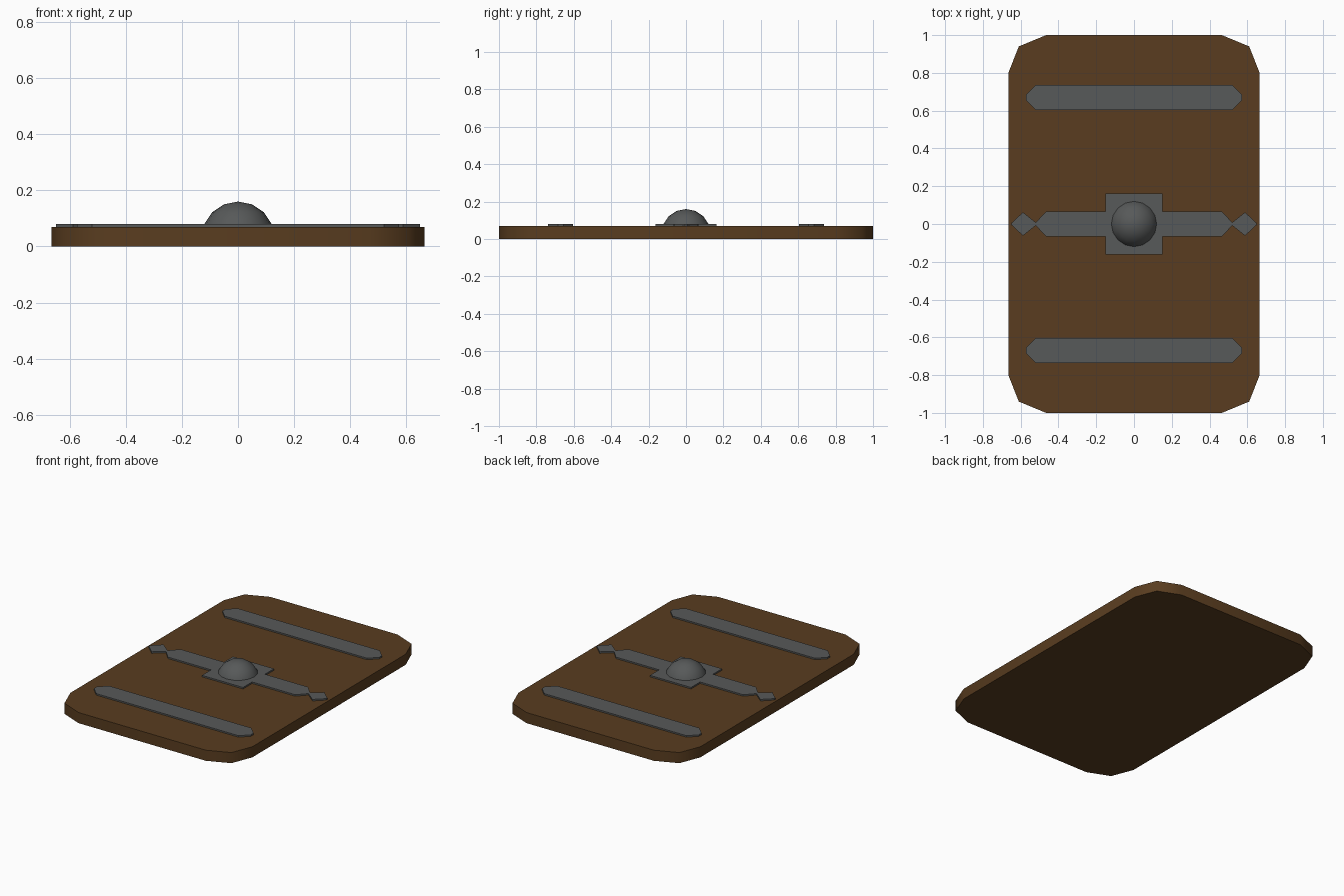
import bpy, bmesh, math

if "Cube" in bpy.data.objects:
    bpy.data.objects.remove(bpy.data.objects["Cube"])


def material(name, rgb):
    m = bpy.data.materials.new(name)
    m.diffuse_color = (*rgb, 1)
    m.use_nodes = True
    m.node_tree.nodes["Principled BSDF"].inputs["Base Color"].default_value = m.diffuse_color
    return m


wood = material("wood", (0.10, 0.046, 0.014))
iron = material("iron", (0.095, 0.1, 0.1))


def finish(bm, name, mat, angle):
    bmesh.ops.recalc_face_normals(bm, faces=bm.faces)
    mesh = bpy.data.meshes.new(name)
    bm.to_mesh(mesh)
    bm.free()
    ob = bpy.data.objects.new(name, mesh)
    bpy.context.collection.objects.link(ob)
    mesh.materials.append(mat)
    bpy.ops.object.select_all(action='DESELECT')
    ob.select_set(True)
    bpy.context.view_layer.objects.active = ob
    bpy.ops.object.shade_smooth_by_angle(angle=math.radians(angle))
    return ob


def slab(name, quarter, z0, z1, mat, y=0, angle=20):
    """Extrude an outline given as one quarter, from the +x side round to +y."""
    left = [(-px, py) for px, py in reversed(quarter)]
    half = quarter + left
    outline = half + [(-px, -py) for px, py in half]
    bm = bmesh.new()
    face = bm.faces.new([bm.verts.new((px, py + y, z0)) for px, py in outline])
    top = bmesh.ops.extrude_face_region(bm, geom=[face], use_keep_orig=True)["geom"]
    bmesh.ops.translate(bm, vec=(0, 0, z1 - z0),
                        verts=[g for g in top if isinstance(g, bmesh.types.BMVert)])
    return finish(bm, name, mat, angle)


# Wooden board with rounded corners
slab("board", [(0.665, 0.80), (0.61, 0.94), (0.465, 1.0)], 0, 0.07, wood, angle=50)

# Two straight straps
for name, y in (("upper_strap", 0.67), ("lower_strap", -0.67)):
    slab(name, [(0.573, 0.014), (0.52, 0.067)], 0.065, 0.08, iron, y)

# Centre strap with diamond tips, stepping out into the square plate
slab("centre_strap",
     [(0.648, 0.006), (0.588, 0.062), (0.52, 0.008), (0.465, 0.067),
      (0.15, 0.067), (0.15, 0.162)], 0.065, 0.08, iron)

# Domed boss: upper half of a sphere sunk into the board
bm = bmesh.new()
bmesh.ops.create_uvsphere(bm, u_segments=16, v_segments=8, radius=0.13)
bmesh.ops.delete(bm, geom=[v for v in bm.verts if v.co.z < -0.001], context='VERTS')
bmesh.ops.translate(bm, vec=(0, 0, 0.03), verts=bm.verts)
finish(bm, "boss", iron, 40)
